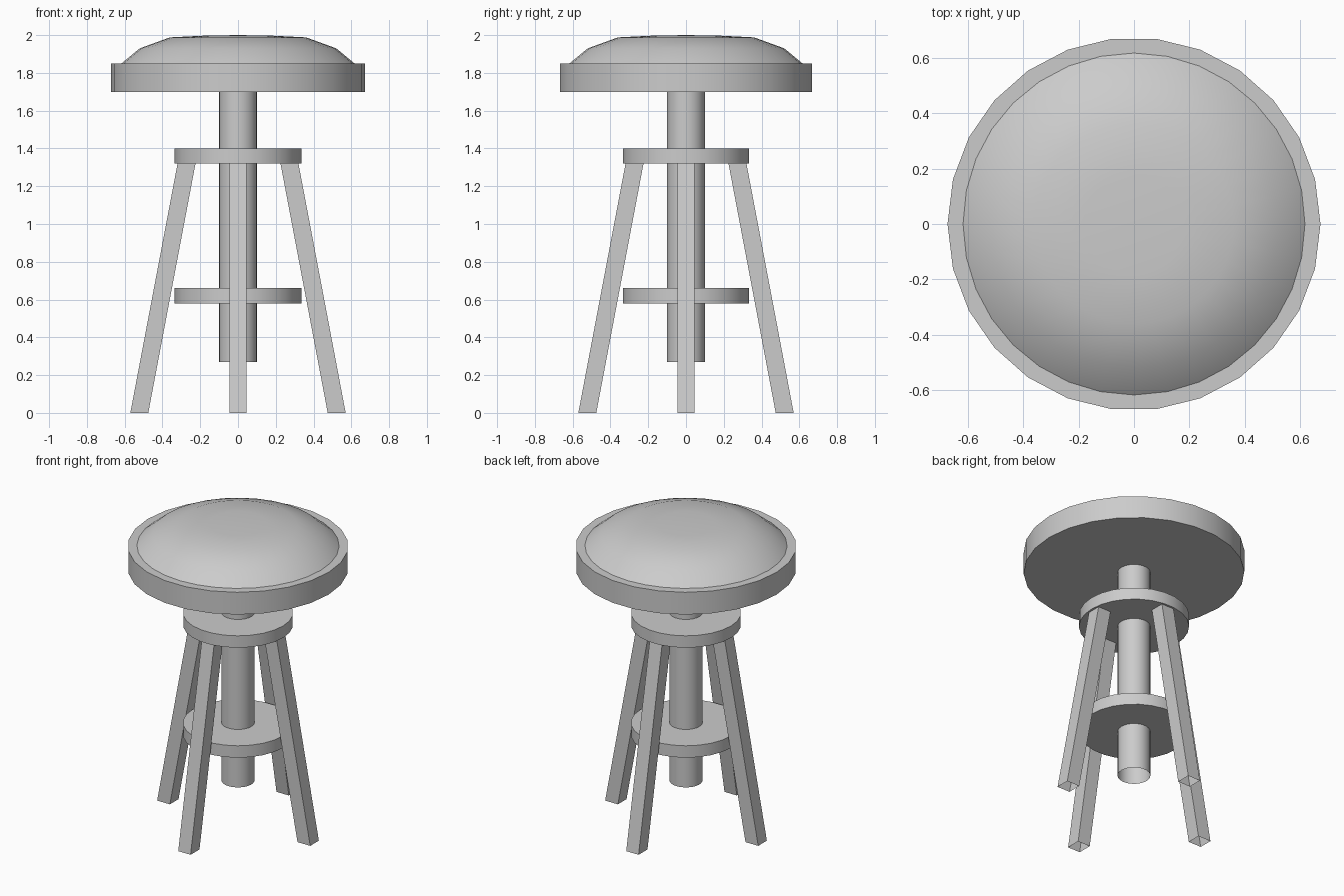
import bpy, bmesh, math

if "Cube" in bpy.data.objects:
    bpy.data.objects.remove(bpy.data.objects["Cube"])


def make_object(name, bm, smooth=True):
    bmesh.ops.recalc_face_normals(bm, faces=bm.faces[:])
    mesh = bpy.data.meshes.new(name)
    bm.to_mesh(mesh)
    bm.free()
    ob = bpy.data.objects.new(name, mesh)
    bpy.context.collection.objects.link(ob)
    if smooth:
        bpy.ops.object.select_all(action='DESELECT')
        ob.select_set(True)
        bpy.context.view_layer.objects.active = ob
        bpy.ops.object.shade_smooth_by_angle(angle=math.radians(35))
    return ob


def lathe(name, profile, sides):
    """Revolve (radius, z) points around z; radius 0 makes a pole."""
    bm = bmesh.new()
    rings = []
    for r, z in profile:
        if r == 0:
            rings.append([bm.verts.new((0, 0, z))] * sides)
        else:
            rings.append([bm.verts.new((r * math.cos(2 * math.pi * i / sides),
                                        r * math.sin(2 * math.pi * i / sides), z))
                          for i in range(sides)])
    for a, b in zip(rings, rings[1:]):
        for i in range(sides):
            j = (i + 1) % sides
            bm.faces.new(list(dict.fromkeys((a[i], a[j], b[j], b[i]))))
    return make_object(name, bm)


def disc(name, r, z0, z1):
    return lathe(name, [(0, z0), (r, z0), (r, z1), (0, z1)], 26)


# Seat: rim and domed cushion
disc("seat_rim", 0.673, 1.70, 1.85)
lathe("seat_cushion", [(0.617, 1.85), (0.52, 1.93), (0.36, 1.988),
                       (0.18, 1.997), (0, 2.0)], 32)

# Support plates
disc("upper_plate", 0.336, 1.32, 1.40)
disc("lower_plate", 0.336, 0.58, 0.66)

# Central column, an open tube
lathe("center_column", [(0.10, 0.27), (0.10, 1.70)], 26)

# Four splayed legs, hollow at the ends
for k, name in enumerate(("right_leg", "back_leg", "left_leg", "front_leg")):
    bm = bmesh.new()
    w = 0.046
    rings = [[bm.verts.new(p) for p in ((i, -w, z), (o, -w, z), (o, w, z), (i, w, z))]
             for i, o, z in ((0.475, 0.57, 0), (0.225, 0.32, 1.32))]
    for i in range(4):
        j = (i + 1) % 4
        bm.faces.new((rings[0][i], rings[0][j], rings[1][j], rings[1][i]))
    leg = make_object(name, bm, smooth=False)
    leg.rotation_euler.z = k * math.pi / 2
